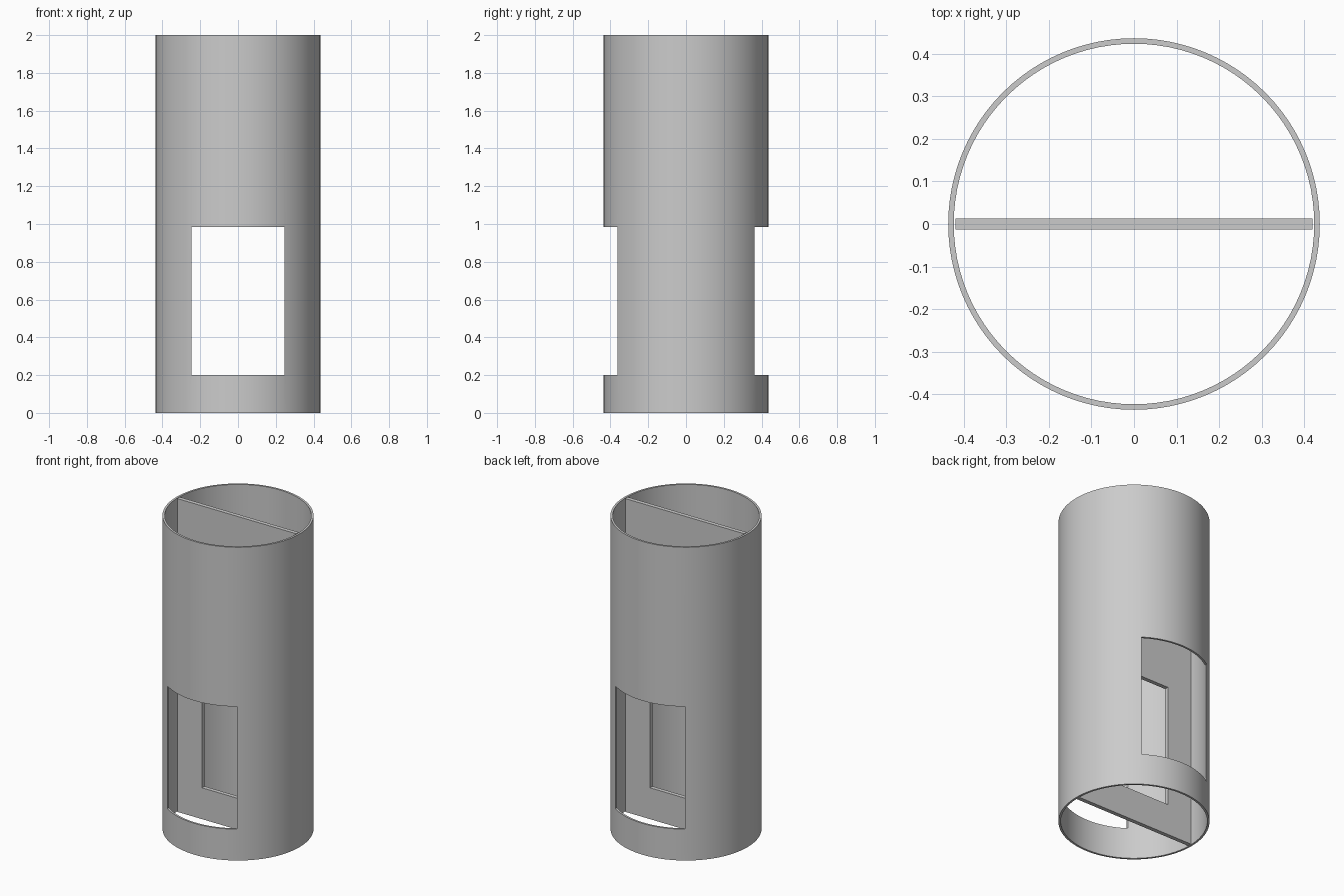
import bpy
import bmesh
from math import radians

HEIGHT = 2.0
OUTER, INNER = 0.437, 0.424
SEGMENTS = 96

default = bpy.data.objects.get("Cube")
if default:
    bpy.data.objects.remove(default, do_unlink=True)

# Single flat grey
grey = bpy.data.materials.new("plain grey")
grey.use_nodes = True
colour = (0.6, 0.6, 0.6, 1.0)
grey.diffuse_color = colour
grey.node_tree.nodes["Principled BSDF"].inputs["Base Color"].default_value = colour


def add_object(name, bm):
    mesh = bpy.data.meshes.new(name)
    bm.to_mesh(mesh)
    bm.free()
    mesh.materials.append(grey)
    obj = bpy.data.objects.new(name, mesh)
    bpy.context.collection.objects.link(obj)
    return obj


def box(name, size, z_centre):
    bm = bmesh.new()
    bmesh.ops.create_cube(bm, size=1)
    bmesh.ops.scale(bm, vec=size, verts=bm.verts)
    bmesh.ops.translate(bm, vec=(0, 0, z_centre), verts=bm.verts)
    return add_object(name, bm)


def tube(name):
    # Rectangular wall section spun into a closed ring
    bm = bmesh.new()
    corners = [(INNER, 0), (OUTER, 0), (OUTER, HEIGHT), (INNER, HEIGHT)]
    verts = [bm.verts.new((r, 0, z)) for r, z in corners]
    edges = [bm.edges.new((verts[i], verts[(i + 1) % 4])) for i in range(4)]
    bmesh.ops.spin(bm, geom=verts + edges, axis=(0, 0, 1), cent=(0, 0, 0),
                   angle=radians(360), steps=SEGMENTS, use_merge=True)
    bmesh.ops.remove_doubles(bm, verts=bm.verts, dist=0.0001)
    bmesh.ops.recalc_face_normals(bm, faces=bm.faces)
    return add_object(name, bm)


def select_only(obj):
    bpy.ops.object.select_all(action="DESELECT")
    obj.select_set(True)
    bpy.context.view_layer.objects.active = obj


# Outer tube and the flat divider standing across its middle
outer_tube = tube("outer_tube")
divider = box("divider_plate", (0.84, 0.026, HEIGHT), HEIGHT / 2)

# One window opening through the front wall, divider and back wall
bottom, top = 0.2, 0.983
cutter = box("window_cutter", (0.491, 2, top - bottom), (top + bottom) / 2)
cutter.hide_render = True

for part in (outer_tube, divider):
    select_only(part)
    cut = part.modifiers.new("window", "BOOLEAN")
    cut.operation = "DIFFERENCE"
    cut.solver = "EXACT"
    cut.object = cutter
    bpy.ops.object.modifier_apply(modifier=cut.name)

bpy.data.objects.remove(cutter, do_unlink=True)

# Smooth round walls with crisp rims and window edges
select_only(outer_tube)
bpy.ops.object.shade_smooth_by_angle(angle=radians(30))
